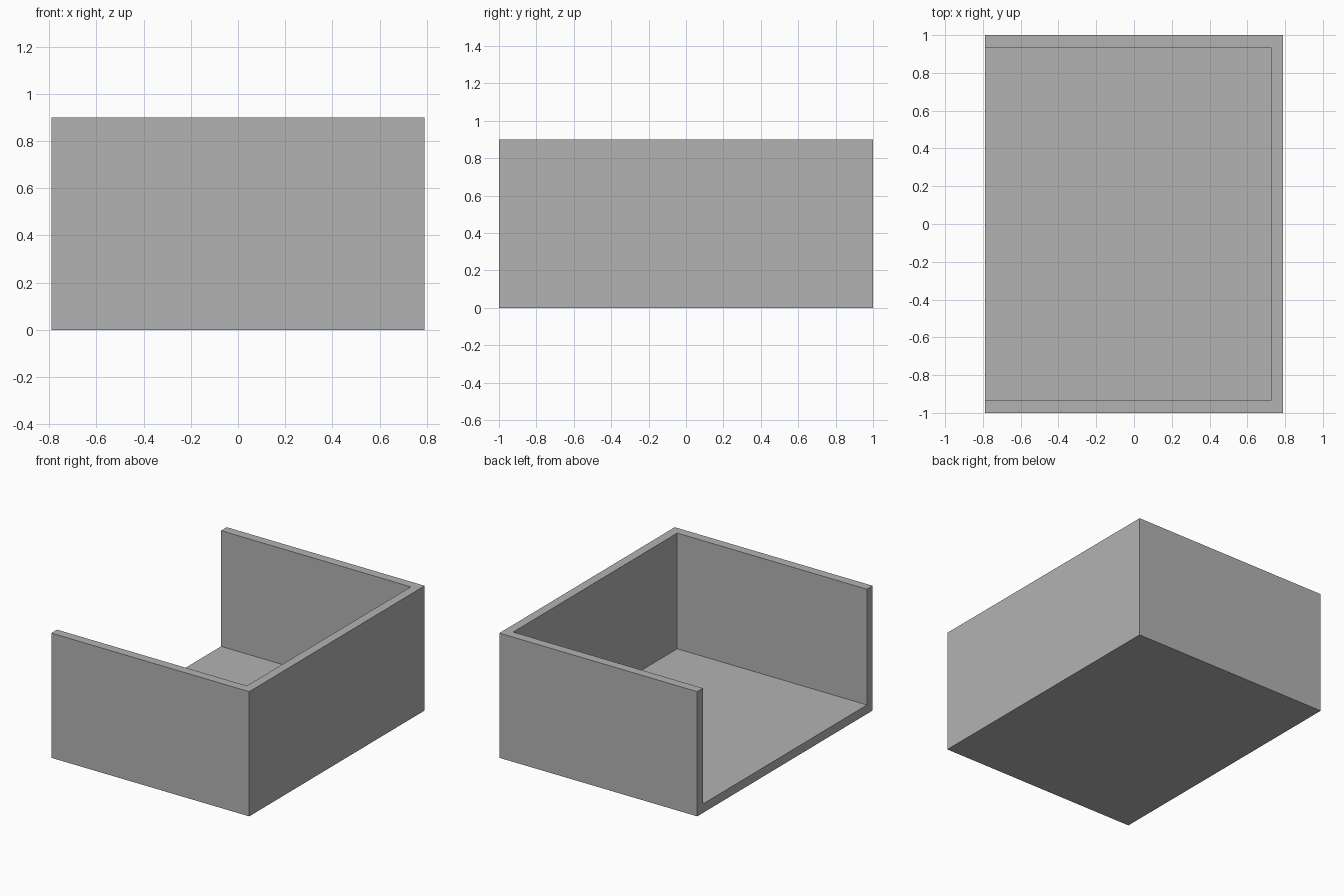
import bpy
import bmesh

default = bpy.data.objects.get("Cube")
if default:
    bpy.data.objects.remove(default, do_unlink=True)

HALF_X, HALF_Y, HEIGHT, WALL = 0.79, 1.0, 0.9, 0.065

grey = bpy.data.materials.new("plain grey")
grey.use_nodes = True
colour = (0.45, 0.45, 0.45, 1)
grey.diffuse_color = colour
grey.node_tree.nodes["Principled BSDF"].inputs["Base Color"].default_value = colour

# U-shaped footprint, open on the -x side
inner_x, inner_y = HALF_X - WALL, HALF_Y - WALL
outer = [(-HALF_X, -HALF_Y), (HALF_X, -HALF_Y), (HALF_X, HALF_Y), (-HALF_X, HALF_Y)]
inner = [(-HALF_X, inner_y), (inner_x, inner_y), (inner_x, -inner_y), (-HALF_X, -inner_y)]


def extrude(bm, outline, z, depth):
    face = bm.faces.new([bm.verts.new((x, y, z)) for x, y in outline])
    top = bmesh.ops.extrude_face_region(bm, geom=[face])["geom"]
    verts = [v for v in top if isinstance(v, bmesh.types.BMVert)]
    bmesh.ops.translate(bm, verts=verts, vec=(0, 0, depth))


def make_part(name, outline, z, depth):
    bm = bmesh.new()
    extrude(bm, outline, z, depth)
    bmesh.ops.recalc_face_normals(bm, faces=bm.faces)
    mesh = bpy.data.meshes.new(name)
    bm.to_mesh(mesh)
    bm.free()
    mesh.materials.append(grey)
    obj = bpy.data.objects.new(name, mesh)
    bpy.context.collection.objects.link(obj)
    return obj


# Open tray: solid block with the inside cut away
tray = make_part("open_tray", outer, 0, HEIGHT)
margin = 0.2
cut_outline = [(x - margin if x < 0 else x, y) for x, y in inner]
cutter = make_part("inside_cutter", cut_outline, WALL, HEIGHT + margin)
cutter.hide_render = True
cutter.hide_viewport = True
cut = tray.modifiers.new("hollow_inside", "BOOLEAN")
cut.operation = "DIFFERENCE"
cut.solver = "EXACT"
cut.object = cutter
